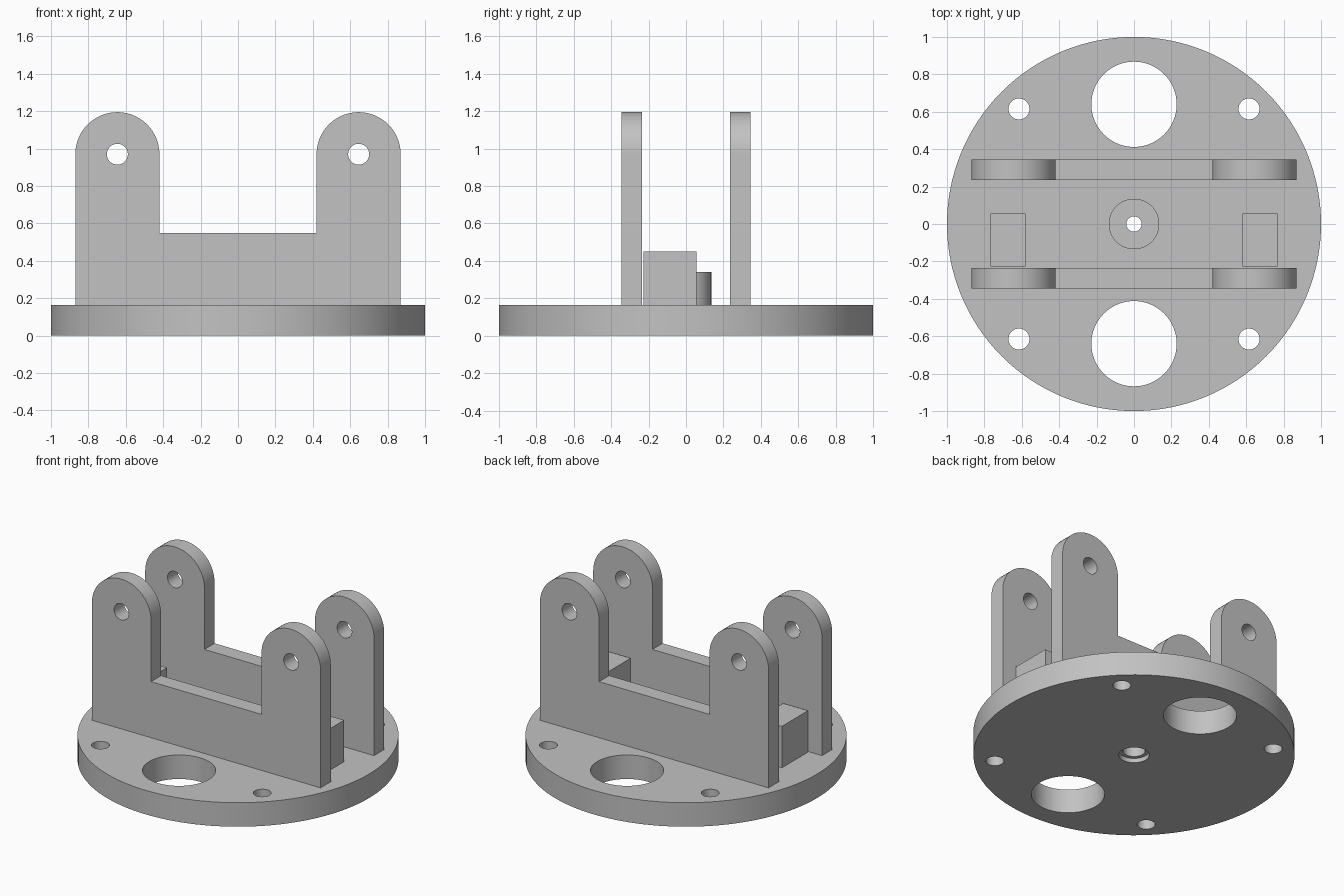
import bpy, bmesh
from math import pi, sin, cos

if "Cube" in bpy.data.objects:
    bpy.data.objects.remove(bpy.data.objects["Cube"], do_unlink=True)

grey = bpy.data.materials.new("plain_grey")
grey.use_nodes = True
COLOUR = (0.54, 0.54, 0.54, 1)
grey.diffuse_color = COLOUR
grey.node_tree.nodes["Principled BSDF"].inputs["Base Color"].default_value = COLOUR

BASE_TOP = 0.165
PIVOT_X, PIVOT_Z, ARM_R = 0.645, 0.97, 0.225


def prism(name, outline, offset):
    """Extrude a closed 3D outline along an offset vector."""
    bm = bmesh.new()
    face = bm.faces.new([bm.verts.new(p) for p in outline])
    ext = bmesh.ops.extrude_face_region(bm, geom=[face], use_keep_orig=True)
    verts = [g for g in ext["geom"] if isinstance(g, bmesh.types.BMVert)]
    bmesh.ops.translate(bm, verts=verts, vec=offset)
    bmesh.ops.recalc_face_normals(bm, faces=bm.faces)
    mesh = bpy.data.meshes.new(name)
    bm.to_mesh(mesh)
    bm.free()
    mesh.materials.append(grey)
    obj = bpy.data.objects.new(name, mesh)
    bpy.context.collection.objects.link(obj)
    return obj


def disc(name, x, y, r, z0, z1, n=64):
    ring = [(x + r * cos(2 * pi * i / n), y + r * sin(2 * pi * i / n), z0) for i in range(n)]
    return prism(name, ring, (0, 0, z1 - z0))


def cross_hole(x, z, r, y0, y1, n=48):
    ring = [(x + r * cos(2 * pi * i / n), y0, z + r * sin(2 * pi * i / n)) for i in range(n)]
    return prism("hole_cutter", ring, (0, y1 - y0, 0))


def cut(obj, cutters):
    bpy.context.view_layer.objects.active = obj
    for c in cutters:
        c.hide_render = True
        mod = obj.modifiers.new("hole", "BOOLEAN")
        mod.operation, mod.solver, mod.object = "DIFFERENCE", "EXACT", c
        bpy.ops.object.modifier_apply(modifier=mod.name)
        bpy.data.objects.remove(c, do_unlink=True)


def smooth(obj):
    bpy.ops.object.select_all(action="DESELECT")
    obj.select_set(True)
    bpy.context.view_layer.objects.active = obj
    bpy.ops.object.shade_smooth_by_angle(angle=pi / 6)


# Round base with two large openings, four bolt holes and a stepped centre bore
base = disc("round_base", 0, 0, 1, 0, BASE_TOP, 128)
holes = [(0, s * 0.64, 0.228) for s in (-1, 1)]
holes += [(sx * 0.615, sy * 0.615, 0.056) for sx in (-1, 1) for sy in (-1, 1)]
holes.append((0, 0, 0.07))
cutters = [disc("hole_cutter", x, y, r, -0.1, 0.3) for x, y, r in holes]
cutters.append(disc("hole_cutter", 0, 0, 0.095, -0.1, 0.03))
cut(base, cutters)
smooth(base)

# Centre boss with a narrow bore
boss = disc("centre_boss", 0, 0, 0.135, BASE_TOP, 0.34)
cut(boss, [disc("hole_cutter", 0, 0, 0.041, 0, 0.5)])
smooth(boss)


# Upright bracket outline: half of it, then mirrored
arc = [(PIVOT_X + ARM_R * cos(pi * i / 32), PIVOT_Z + ARM_R * sin(pi * i / 32)) for i in range(33)]
half = [(PIVOT_X + ARM_R, BASE_TOP)] + arc + [(PIVOT_X - ARM_R, 0.55)]
outline = half + [(-x, z) for x, z in reversed(half)]

for name, y0 in (("front_bracket", -0.345), ("back_bracket", 0.235)):
    bracket = prism(name, [(x, y0, z) for x, z in outline], (0, 0.11, 0))
    cut(bracket, [cross_hole(s * PIVOT_X, PIVOT_Z, 0.056, y0 - 0.1, y0 + 0.21) for s in (-1, 1)])
    smooth(bracket)

# Stop blocks between the brackets
for name, s in (("left_block", 1), ("right_block", -1)):
    x0, x1, y0, y1 = s * 0.58, s * 0.768, -0.227, 0.056
    prism(name, [(x0, y0, BASE_TOP), (x1, y0, BASE_TOP), (x1, y1, BASE_TOP), (x0, y1, BASE_TOP)],
          (0, 0, 0.45 - BASE_TOP))
